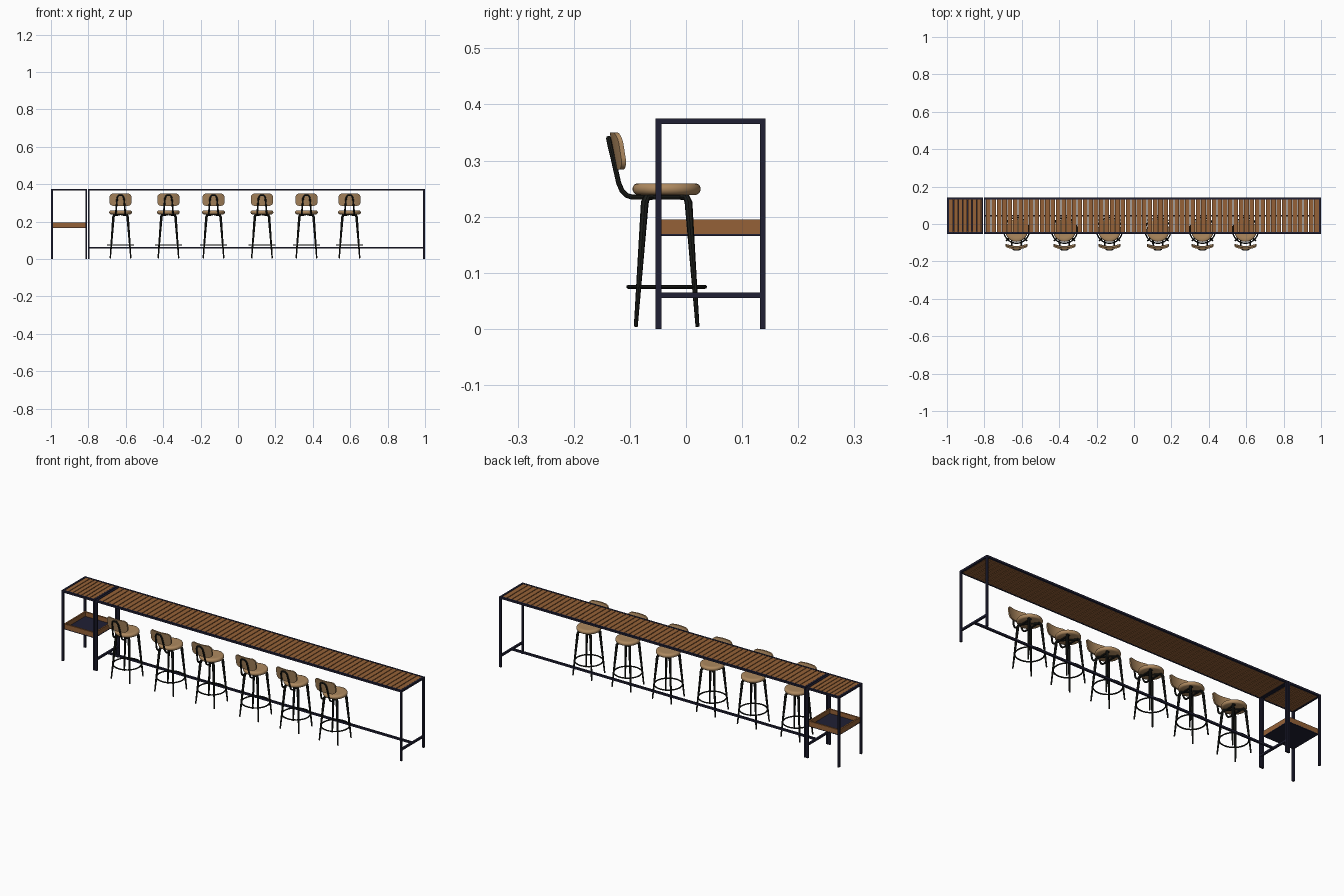
import bpy, bmesh, math
from mathutils import Vector

if "Cube" in bpy.data.objects:
    bpy.data.objects.remove(bpy.data.objects["Cube"])


def material(name, rgb):
    m = bpy.data.materials.new(name)
    m.diffuse_color = (*rgb, 1)
    m.use_nodes = True
    m.node_tree.nodes["Principled BSDF"].inputs["Base Color"].default_value = m.diffuse_color
    return m


WOOD = material("brown wood", (0.30, 0.12, 0.038))
TAN = material("tan wood", (0.42, 0.25, 0.115))
NAVY = material("dark navy metal", (0.014, 0.014, 0.034))
BLACK = material("black metal", (0.010, 0.011, 0.009))


def add(name, bm, mat, smooth=False):
    bmesh.ops.recalc_face_normals(bm, faces=bm.faces)
    me = bpy.data.meshes.new(name)
    bm.to_mesh(me)
    bm.free()
    me.materials.append(mat)
    if smooth:
        me.shade_smooth()
        me.set_sharp_from_angle(angle=math.radians(40))
    ob = bpy.data.objects.new(name, me)
    bpy.context.collection.objects.link(ob)
    return ob


def boxes(name, spans, mat):
    """One object made of boxes given as (x0, x1, y0, y1, z0, z1)."""
    bm = bmesh.new()
    for x0, x1, y0, y1, z0, z1 in spans:
        vs = bmesh.ops.create_cube(bm, size=1)["verts"]
        for v in vs:
            v.co = Vector(((x0 + x1) / 2 + v.co.x * (x1 - x0),
                           (y0 + y1) / 2 + v.co.y * (y1 - y0),
                           (z0 + z1) / 2 + v.co.z * (z1 - z0)))
    return add(name, bm, mat)


def tube(name, paths, depth, mat, cyclic=False):
    """Round tubes along paths of (x, y, z, radius factor)."""
    cu = bpy.data.curves.new(name, "CURVE")
    cu.dimensions = "3D"
    cu.bevel_depth, cu.bevel_resolution, cu.use_fill_caps = depth, 2, True
    for path in paths:
        sp = cu.splines.new("POLY")
        sp.points.add(len(path) - 1)
        sp.use_cyclic_u = cyclic
        for p, (x, y, z, r) in zip(sp.points, path):
            p.co, p.radius = (x, y, z, 1), r
    tmp = bpy.data.objects.new("tmp", cu)
    bpy.context.collection.objects.link(tmp)
    dg = bpy.context.evaluated_depsgraph_get()
    me = bpy.data.meshes.new_from_object(tmp.evaluated_get(dg))
    bm = bmesh.new()
    bm.from_mesh(me)
    bpy.data.objects.remove(tmp)
    bpy.data.meshes.remove(me)
    return add(name, bm, mat, True)


# ---- tables: square-tube frame with slatted top
Y0, Y1, H, T = -0.054, 0.142, 0.375, 0.010


def table(prefix, x0, x1, slats):
    spans = []
    for xa in (x0, x1 - T):
        for ya in (Y0, Y1 - T):
            spans.append((xa, xa + T, ya, ya + T, 0, H - T))
        spans.append((xa, xa + T, Y0, Y1, H - T, H))
    for ya in (Y0, Y1 - T):
        spans.append((x0 + T, x1 - T, ya, ya + T, H - T, H))
    boxes(prefix + "_frame", spans, NAVY)
    pitch = (x1 - x0 - 2 * T) / slats
    boxes(prefix + "_top_slats",
          [(x0 + T + i * pitch + 0.002, x0 + T + (i + 1) * pitch - 0.002,
            Y0 + T, Y1 - T, H - 0.010, H - 0.001) for i in range(slats)], WOOD)


table("side_table", -1.0, -0.806, 7)
table("long_table", -0.803, 1.0, 62)

# H-shaped lower brace of the long table
boxes("long_table_brace",
      [(xa, xa + T, Y0 + T, Y1 - T, 0.055, 0.065) for xa in (-0.803, 1 - T)]
      + [(-0.793, 0.99, 0.039, 0.049, 0.055, 0.065)], NAVY)

# tray hung inside the side table
tx0, tx1, ty0, ty1, w = -0.994, -0.812, -0.045, 0.133, 0.008
boxes("tray_rim", [(tx0, tx1, ty0, ty0 + w, 0.169, 0.195),
                   (tx0, tx1, ty1 - w, ty1, 0.169, 0.195),
                   (tx0, tx0 + w, ty0 + w, ty1 - w, 0.169, 0.195),
                   (tx1 - w, tx1, ty0 + w, ty1 - w, 0.169, 0.195)], WOOD)
boxes("tray_floor", [(tx0, tx1, ty0, ty1, 0.166, 0.172)], NAVY)

# ---- bar stool, built once at x = 0
CY = -0.0345


def seat():
    prof = [(0, 0.239), (0.053, 0.239), (0.058, 0.242), (0.0605, 0.247),
            (0.0605, 0.252), (0.058, 0.257), (0.053, 0.2595), (0.040, 0.2590), (0, 0.2575)]
    bm = bmesh.new()
    vs = [bm.verts.new((r, CY, z)) for r, z in prof]
    es = [bm.edges.new(p) for p in zip(vs, vs[1:])]
    bmesh.ops.spin(bm, geom=vs + es, cent=(0, CY, 0), axis=(0, 0, 1),
                   angle=math.tau, steps=40)
    bmesh.ops.remove_doubles(bm, verts=bm.verts, dist=1e-5)
    return add("seat", bm, TAN, True)


def backrest():
    """Bowed, tilted panel with rounded corners."""
    n, m, hw, hh, r, th = 24, 6, 0.059, 0.033, 0.020, 0.008
    bm = bmesh.new()
    rows = []
    for i in range(n + 1):
        x = -hw * math.cos(math.pi * i / n)
        d = max(0, abs(x) - (hw - r))
        h = hh - r + math.sqrt(max(0, r * r - d * d))
        col = []
        for j in range(m + 1):
            z = h * (2 * j / m - 1)
            y = -0.1305 - 0.16 * z + 0.013 * (x / hw) ** 2
            col.append(bm.verts.new((x, y, 0.317 + z)))
        rows.append(col)
    for a, b in zip(rows, rows[1:]):
        for j in range(m):
            bm.faces.new((a[j], b[j], b[j + 1], a[j + 1]))
    front = bmesh.ops.extrude_face_region(bm, geom=bm.faces[:], use_keep_orig=True)["geom"]
    for v in front:
        if isinstance(v, bmesh.types.BMVert):
            v.co.y += th
    return add("backrest", bm, TAN, True)


# back support: one tube arching behind the backrest and running under the seat
side = [(0.026, 0.004, 0.235), (0.026, -0.096, 0.235), (0.026, -0.106, 0.238),
        (0.025, -0.114, 0.246), (0.024, -0.120, 0.260), (0.020, -0.130, 0.305),
        (0.018, -0.135, 0.325), (0.014, -0.137, 0.335), (0.008, -0.138, 0.340)]
arch = [(x, y, z, 1) for x, y, z in side] + [(-x, y, z, 1) for x, y, z in side[::-1]]

legs = [[(sx * 0.055, CY + sy * 0.055, 0.004, 0.5),
         (sx * 0.038, CY + sy * 0.039, 0.225, 1),
         (sx * 0.034, CY + sy * 0.035, 0.235, 0.9),
         (sx * 0.004, CY + sy * 0.004, 0.236, 0.6)] for sx in (-1, 1) for sy in (-1, 1)]

ring = [(0.0685 * math.cos(a), CY + 0.0685 * math.sin(a), 0.075, 1)
        for a in (math.tau * i / 40 for i in range(40))]

stool = [seat(), backrest(),
         tube("back_support", [arch], 0.0045, BLACK),
         tube("stool_legs", legs, 0.007, BLACK),
         tube("foot_ring", [ring], 0.0035, BLACK, True)]

# ---- place six stools
centres = (-0.628, -0.372, -0.131, 0.128, 0.366, 0.596)
for k, x in enumerate(centres):
    for part in stool:
        ob = part
        if k:
            ob = part.copy()
            ob.name = f"{part.name.split('.')[0]}_{k + 1}"
            bpy.context.collection.objects.link(ob)
        ob.location.x = x
